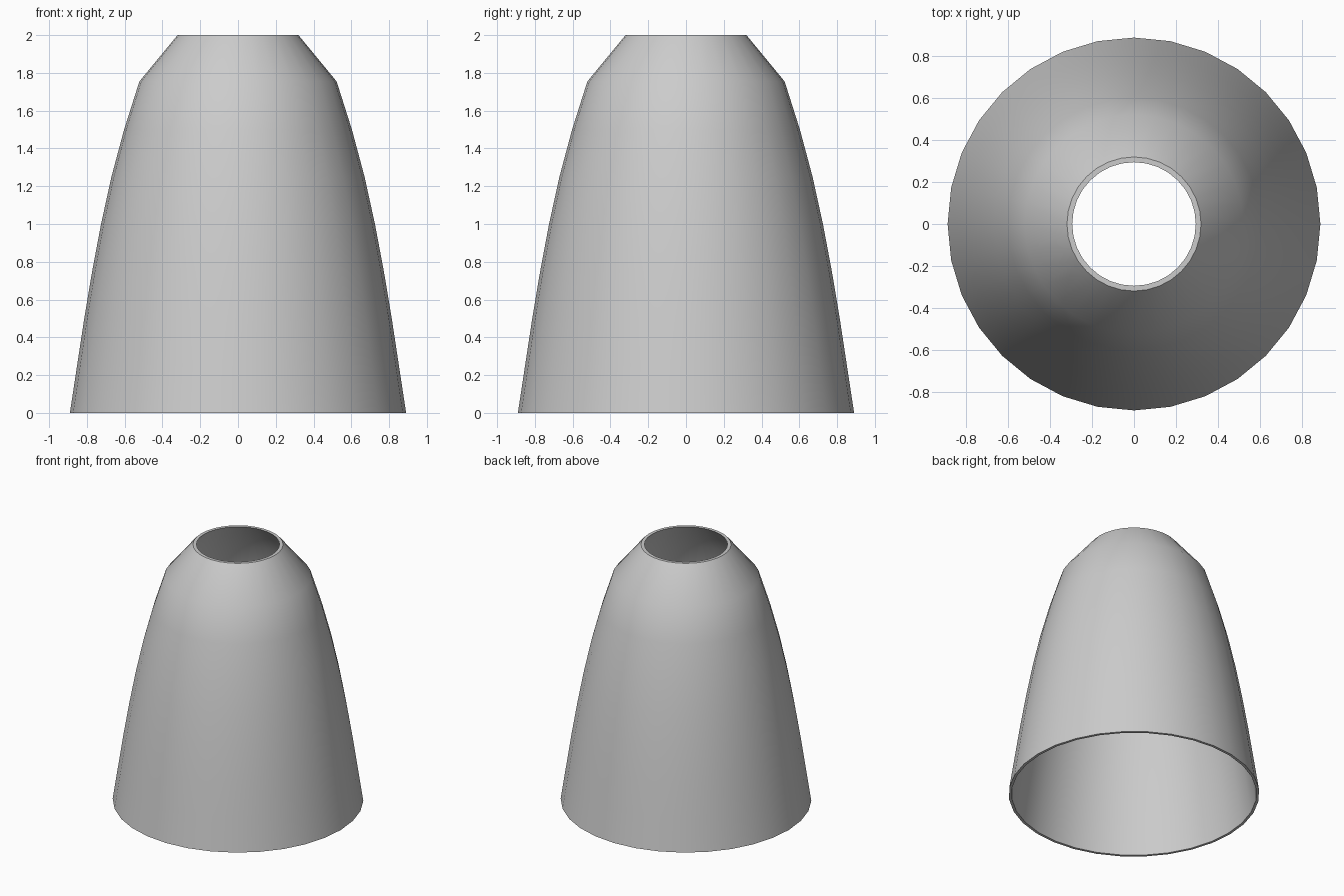
import bpy
import bmesh
from math import pi, radians
from mathutils import Matrix, Vector

cube = bpy.data.objects.get("Cube")
if cube:
    bpy.data.objects.remove(cube, do_unlink=True)

SIDES = 32

# One plain grey for the whole shell
grey = bpy.data.materials.new("plain_grey")
grey.use_nodes = True
colour = (0.6, 0.6, 0.6, 1.0)
grey.diffuse_color = colour
grey.node_tree.nodes["Principled BSDF"].inputs["Base Color"].default_value = colour

# Wall profile as (radius, height), outside from bottom to top
outer = [(0.89, 0), (0.852, 0.25), (0.814, 0.5), (0.772, 0.75), (0.725, 1.0),
         (0.67, 1.25), (0.603, 1.5), (0.522, 1.755), (0.32, 2.0)]
WALL = 0.02
inner = [(r - WALL, z) for r, z in outer[:-1]] + [(0.295, 2.0)]
profile = outer + inner[::-1]


def revolve(name, points, material):
    """Turn a closed profile round the z axis into a smooth shell."""
    bm = bmesh.new()
    rings = []
    for r, z in points:
        rings.append([bm.verts.new(Matrix.Rotation(2 * pi * i / SIDES, 3, "Z") @ Vector((r, 0, z)))
                      for i in range(SIDES)])
    for low, high in zip(rings, rings[1:] + rings[:1]):
        for i in range(SIDES):
            j = (i + 1) % SIDES
            bm.faces.new((low[i], low[j], high[j], high[i]))
    bmesh.ops.recalc_face_normals(bm, faces=bm.faces)
    mesh = bpy.data.meshes.new(name)
    bm.to_mesh(mesh)
    bm.free()
    mesh.materials.append(material)
    obj = bpy.data.objects.new(name, mesh)
    bpy.context.collection.objects.link(obj)
    return obj


# Hollow tapered shell, open at both ends
shell = revolve("tapered_shell", profile, grey)
bpy.ops.object.select_all(action="DESELECT")
shell.select_set(True)
bpy.context.view_layer.objects.active = shell
bpy.ops.object.shade_smooth_by_angle(angle=radians(35))
